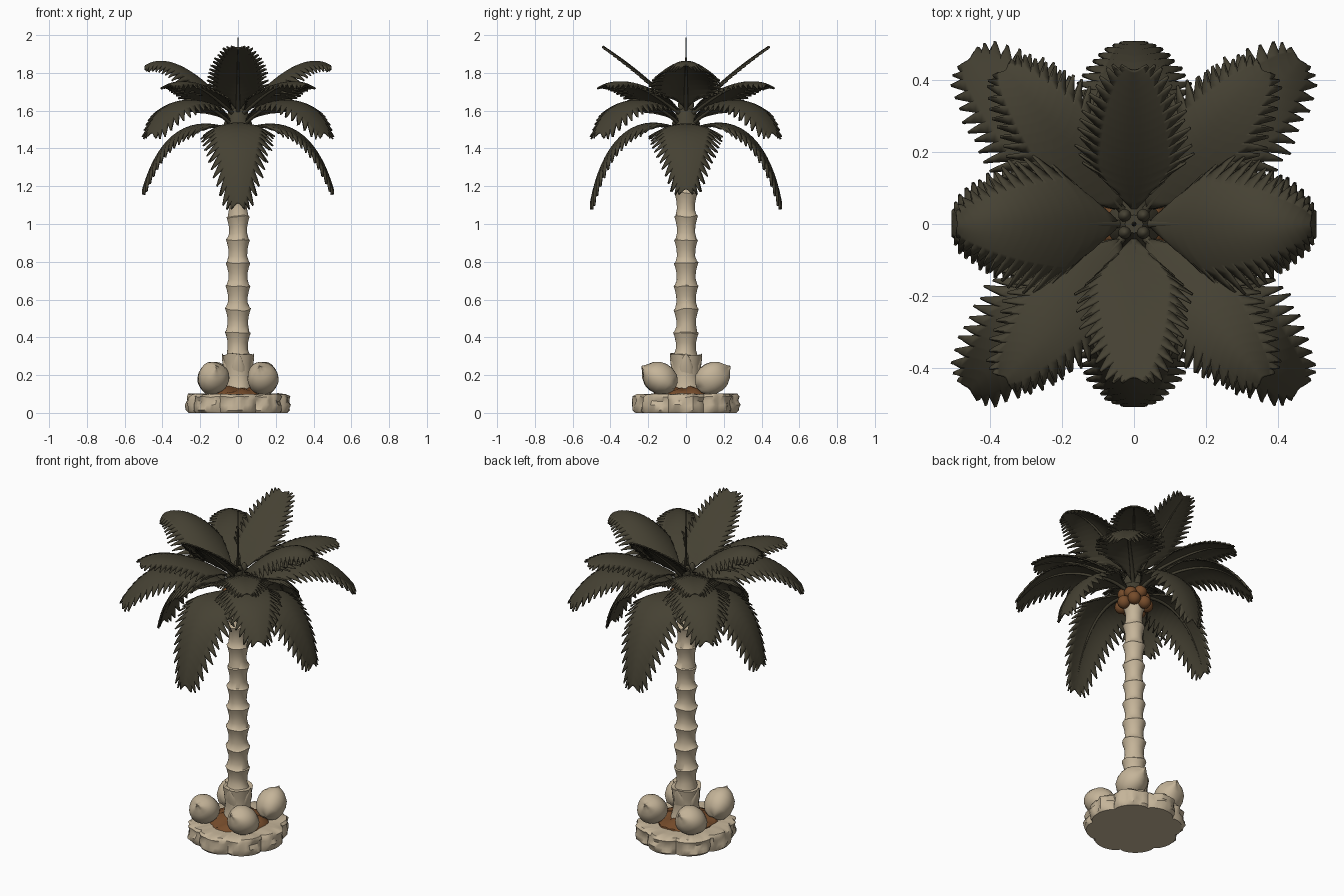
import bpy, bmesh, math, random
from mathutils import Vector, noise

if "Cube" in bpy.data.objects:
    bpy.data.objects.remove(bpy.data.objects["Cube"])
random.seed(4)


def material(name, rgb):
    m = bpy.data.materials.new(name)
    m.diffuse_color = (*rgb, 1)
    m.use_nodes = True
    m.node_tree.nodes["Principled BSDF"].inputs["Base Color"].default_value = m.diffuse_color
    return m


BONE = material("pale_bark", (0.56, 0.46, 0.32))
LEAF = material("dark_olive", (0.060, 0.053, 0.033))
BROWN = material("nut_brown", (0.18, 0.072, 0.024))


def make(name, verts, faces, mat, angle=40, weld=False):
    me = bpy.data.meshes.new(name)
    me.from_pydata(verts, [], faces)
    if weld:
        bm = bmesh.new()
        bm.from_mesh(me)
        bmesh.ops.remove_doubles(bm, verts=bm.verts, dist=0.0004)
        bm.to_mesh(me)
        bm.free()
    me.materials.append(mat)
    me.shade_smooth()
    me.set_sharp_from_angle(angle=math.radians(angle))
    ob = bpy.data.objects.new(name, me)
    bpy.context.collection.objects.link(ob)
    return ob


def lathe(name, profile, mat, n=24, shape=None, angle=40):
    """Stack of closed rings from (radius, z), capped at both ends."""
    verts, faces = [], []
    for k, (r, z) in enumerate(profile):
        for i in range(n):
            a = 2 * math.pi * i / n
            p = Vector((r * math.cos(a), r * math.sin(a), z))
            verts.append(shape(p, a, k) if shape else p)
    for k in range(len(profile) - 1):
        for i in range(n):
            j = (i + 1) % n
            faces.append((k * n + i, k * n + j, k * n + n + j, k * n + n + i))
    faces.append(tuple(reversed(range(n))))
    faces.append(tuple(range(len(verts) - n, len(verts))))
    return make(name, verts, faces, mat, angle)


# Lobed stone base, rough on the sides
def stone(p, a, k):
    lobe = 0.93 + 0.10 * abs(math.cos(4 * a)) ** 0.6
    q = Vector((p.x * lobe, p.y * lobe * 1.02, p.z))
    if 0 < k < 7:
        d = noise.noise(q * 24) * 0.018
        q += Vector((math.cos(a) * d, math.sin(a) * d, d * 0.4))
    return q


lathe("stone_base", [(0.255, 0), (0.264, 0.012), (0.266, 0.04), (0.260, 0.065),
                     (0.264, 0.085), (0.25, 0.098), (0.2, 0.1), (0.12, 0.1)],
      BONE, 96, stone)

# Rough soil mound around the trunk
lathe("soil", [(0.17, 0.09), (0.162, 0.107), (0.125, 0.122), (0.07, 0.135)], BROWN, 40,
      lambda p, a, k: p * (1 + 0.1 * noise.noise(p * 18))
      + Vector((0, 0, noise.noise(p * 40) * 0.012)))


# Ringed trunk: each segment flares upward to a ragged lip
def bark(p, a, k):
    d = noise.noise(Vector((p.x * 14, p.y * 14, round(p.z * 8) * 3.1)))
    return Vector((p.x * (1 + 0.07 * d), p.y * (1 + 0.07 * d), p.z + 0.012 * d))


profile = [(0.095, 0.1), (0.08, 0.14), (0.07, 0.2), (0.076, 0.26), (0.084, 0.308)]
for i in range(10):
    z, s = 0.305 + 0.123 * i, 1 - 0.016 * i
    profile += [(0.062 * s, z + 0.003), (0.053 * s, z + 0.035),
                (0.054 * s, z + 0.07), (0.061 * s, z + 0.1), (0.068 * s, z + 0.12)]
lathe("trunk", profile, BONE, 28, bark)

# Pointed husks at the foot of the trunk
for i in range(4):
    a = math.pi / 2 * i
    h = lathe("husk_tip", [(0.04, -0.07), (0.036, -0.02), (0.018, 0.025), (0.001, 0.05)], BONE, 12,
              lambda p, a, k: Vector((p.x * 0.45, p.y, p.z)))
    h.location = (0.07 * math.cos(a), 0.07 * math.sin(a), 0.268)
    h.rotation_euler = (0, 0.3, a)

# Four big husked coconuts resting on the base
egg = [(0.001, -0.085), (0.035, -0.078), (0.064, -0.054), (0.08, -0.015), (0.082, 0.02),
       (0.074, 0.055), (0.052, 0.085), (0.028, 0.102), (0.013, 0.114), (0.001, 0.125)]
for sx in (-1, 1):
    for sy in (-1, 1):
        e = lathe("husked_coconut", egg, BONE, 28,
                  lambda p, a, k: p * (1 + 0.03 * math.cos(3 * a)))
        e.location = (sx * 0.132, sy * 0.13, 0.178)
        e.rotation_euler = Vector((-0.15 * sx, 0.82 * sy, 0.54)).to_track_quat('Z', 'Y').to_euler()


def ball(name, loc, r, mat, stretch=1):
    prof = [(max(0.001, r * math.sin(math.pi * i / 9)), -stretch * r * math.cos(math.pi * i / 9))
            for i in range(10)]
    lathe(name, prof, mat, 16).location = loc


# Brown nut cluster under the crown
for ring, (n, r, z) in enumerate([(7, 0.072, 1.42), (6, 0.055, 1.475)]):
    for i in range(n):
        a = 2 * math.pi * (i + 0.5 * ring) / n
        ball("nut", (r * math.cos(a), r * math.sin(a), z + 0.012 * (i % 2)), 0.037, BROWN)

# Crown heart, buds and centre spike
lathe("crown_heart", [(0.05, 1.48), (0.075, 1.53), (0.05, 1.6), (0.025, 1.64)], LEAF, 16)
for sx in (-1, 1):
    for sy in (-1, 1):
        ball("leaf_bud", (sx * 0.026, sy * 0.024, 1.63), 0.018, LEAF, 2)
lathe("centre_spike", [(0.008, 1.6), (0.006, 1.8), (0.001, 2.0)], LEAF, 8)


# Frond: one welded sheet of swept leaflets whose ends split into teeth
def frond(name, degrees, ctrl, width, droop=0.3, taper=2.2, rise=0.2, count=16):
    az = math.radians(degrees)
    out, side = Vector((math.cos(az), math.sin(az), 0)), Vector((-math.sin(az), math.cos(az), 0))
    c = [out * r + Vector((0, 0, z)) for r, z in ctrl]

    def spine(u):
        w = 1 - u
        return c[0] * w**3 + c[1] * 3 * w * w * u + c[2] * 3 * w * u * u + c[3] * u**3

    def normal(u):
        n = (spine(u + 0.01) - spine(u - 0.01)).cross(side).normalized()
        return n if n.z > 0 else -n

    def half(a):
        return width * min(1, a / rise) ** 0.6 * (1 - 0.9 * a ** taper)

    verts, faces, steps = [], [], 8
    for sgn in (-1, 1):
        for i in range(count):
            a, b = 0.03 + 0.94 * i / count, 0.03 + 0.94 * (i + 1) / count
            length = random.uniform(0.0, 0.1)
            start = len(verts)
            for k in range(steps + 1):
                v = k / steps
                pinch = max(0, (v - 0.74) / 0.26)
                for f, lift in ((0, 0), (0.8, 0.004), (1, 0)):
                    f += (0.75 - f) * pinch * 0.95
                    base = a + (b - a) * f
                    u = base + min(0.14, 1 - base) * v ** 1.6
                    w = half(base) * (1 + length * pinch)
                    verts.append(spine(u) + side * sgn * w * v
                                 + normal(u) * (lift * v - droop * w * v * v))
            for k in range(steps):
                for m in (0, 1):
                    q = start + 3 * k + m
                    face = (q, q + 1, q + 4, q + 3)
                    faces.append(face if sgn < 0 else face[::-1])
    ob = make(name, verts, faces, LEAF, 50, True)
    sol = ob.modifiers.new("thickness", 'SOLIDIFY')
    sol.thickness, sol.offset = 0.008, 0

    # Midrib as a tapered tube
    cu = bpy.data.curves.new(name + "_rib", 'CURVE')
    cu.dimensions, cu.bevel_depth, cu.bevel_resolution, cu.use_fill_caps = '3D', 0.01, 2, True
    sp = cu.splines.new('POLY')
    sp.points.add(16)
    for i, pt in enumerate(sp.points):
        pt.co = (*(spine(0.96 * i / 16) - Vector((0, 0, 0.007))), 1)
        pt.radius = 1.2 - 1.05 * i / 16
    cu.materials.append(LEAF)
    bpy.context.collection.objects.link(bpy.data.objects.new(name + "_rib", cu))


for d in (0, 180):
    frond("low_frond_side", d, [(0.03, 1.5), (0.3, 1.6), (0.44, 1.42), (0.51, 1.16)], 0.19)
    frond("top_frond_side", d, [(0.03, 1.6), (0.2, 1.8), (0.38, 1.92), (0.5, 1.83)], 0.2, 0.5, 1.8)
for d in (90, 270):
    frond("low_frond_front", d, [(0.03, 1.5), (0.3, 1.62), (0.46, 1.4), (0.51, 1.08)], 0.19)
    frond("top_frond_front", d, [(0.03, 1.59), (0.16, 1.74), (0.3, 1.85), (0.44, 1.94)],
          0.155, 0.1, 3, 0.25)
for base in (0, 180):
    for s in (-1, 1):
        frond("middle_frond", base + s * 45,
              [(0.04, 1.53), (0.3, 1.71), (0.5, 1.7), (0.66, 1.46)], 0.175, 0.3, 2.8)
        frond("upper_frond", base + s * 50,
              [(0.04, 1.59), (0.25, 1.72), (0.42, 1.79), (0.57, 1.73)], 0.165, 0.3, 2.2)
